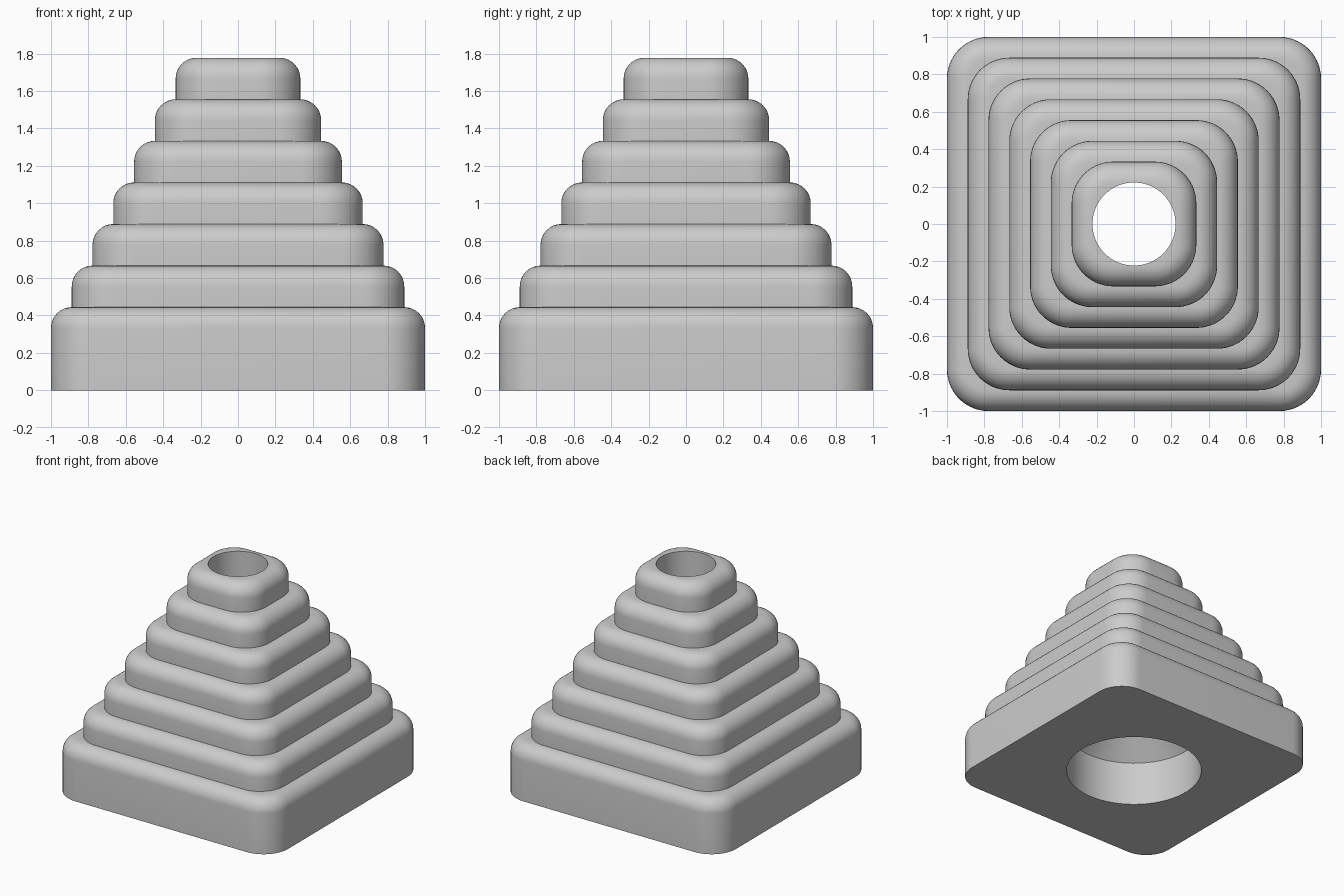
import bpy
import bmesh
from math import sin, cos, pi

cube = bpy.data.objects.get("Cube")
if cube:
    bpy.data.objects.remove(cube, do_unlink=True)

U = 1 / 9            # step module
N = 14               # segments per plan corner
FILLET_STEPS = 8
TIERS = 7
PER = N + 1          # ring points per corner

bm = bmesh.new()


def rounded_square(half, radius, z):
    """Ring of vertices around a square with rounded corners."""
    ring = []
    for k in range(4):
        sx, sy = ((1, 1), (-1, 1), (-1, -1), (1, -1))[k]
        for j in range(PER):
            a = pi / 2 * (k + j / N)
            ring.append(bm.verts.new((sx * (half - radius) + radius * cos(a),
                                      sy * (half - radius) + radius * sin(a), z)))
    return ring


def circle(radius, z):
    """Ring of vertices around the bore, matched to the square rings."""
    ring = []
    for i in range(4 * PER):
        a = pi / 2 * (i + 0.5) / PER
        ring.append(bm.verts.new((radius * cos(a), radius * sin(a), z)))
    return ring


def bridge(a, b, corners_only=False, beyond=None):
    """Join two rings; straight sides may also share the next tier's foot."""
    for i in range(len(a)):
        j = (i + 1) % len(a)
        straight = i % PER == N
        if straight and corners_only:
            continue
        if straight and beyond:
            bm.faces.new((a[i], a[j], b[j], beyond[j], beyond[i], b[i]))
        else:
            bm.faces.new((a[i], a[j], b[j], b[i]))


# Stepped outside: wall, rounded top edge, then the next tier's foot
base = foot = rounded_square(1, 2 * U, 0)
for t in range(TIERS):
    half, top = 1 - t * U, (4 + 2 * t) * U
    rings = [foot]
    for s in range(FILLET_STEPS + 1):
        a = pi / 2 * s / FILLET_STEPS
        inset = U * (1 - cos(a))
        rings.append(rounded_square(half - inset, 2 * U - inset,
                                    top - U * (1 - sin(a))))
    last = t == TIERS - 1
    foot = None if last else rounded_square(half - U, 2 * U, top)
    for lower, upper in zip(rings, rings[1:]):
        bridge(lower, upper, beyond=foot if upper is rings[-1] else None)
    if not last:
        bridge(rings[-1], foot, corners_only=True)

# Bore: narrow shaft, conical shoulder, wide socket, then the underside
loop = [rings[-1], circle(2 * U, top), circle(2 * U, 0.67),
        circle(0.526, 0.37), circle(0.526, 0), base]
for a, b in zip(loop, loop[1:]):
    bridge(a, b)

bmesh.ops.recalc_face_normals(bm, faces=bm.faces)
mesh = bpy.data.meshes.new("stepped_pyramid")
bm.to_mesh(mesh)
bm.free()

grey = bpy.data.materials.new("plain_grey")
grey.use_nodes = True
colour = (0.6, 0.6, 0.6, 1)
grey.diffuse_color = colour
grey.node_tree.nodes["Principled BSDF"].inputs["Base Color"].default_value = colour
mesh.materials.append(grey)

body = bpy.data.objects.new("stepped_pyramid", mesh)
bpy.context.collection.objects.link(body)
bpy.ops.object.select_all(action="DESELECT")
body.select_set(True)
bpy.context.view_layer.objects.active = body
bpy.ops.object.shade_smooth_by_angle(angle=pi / 6)
